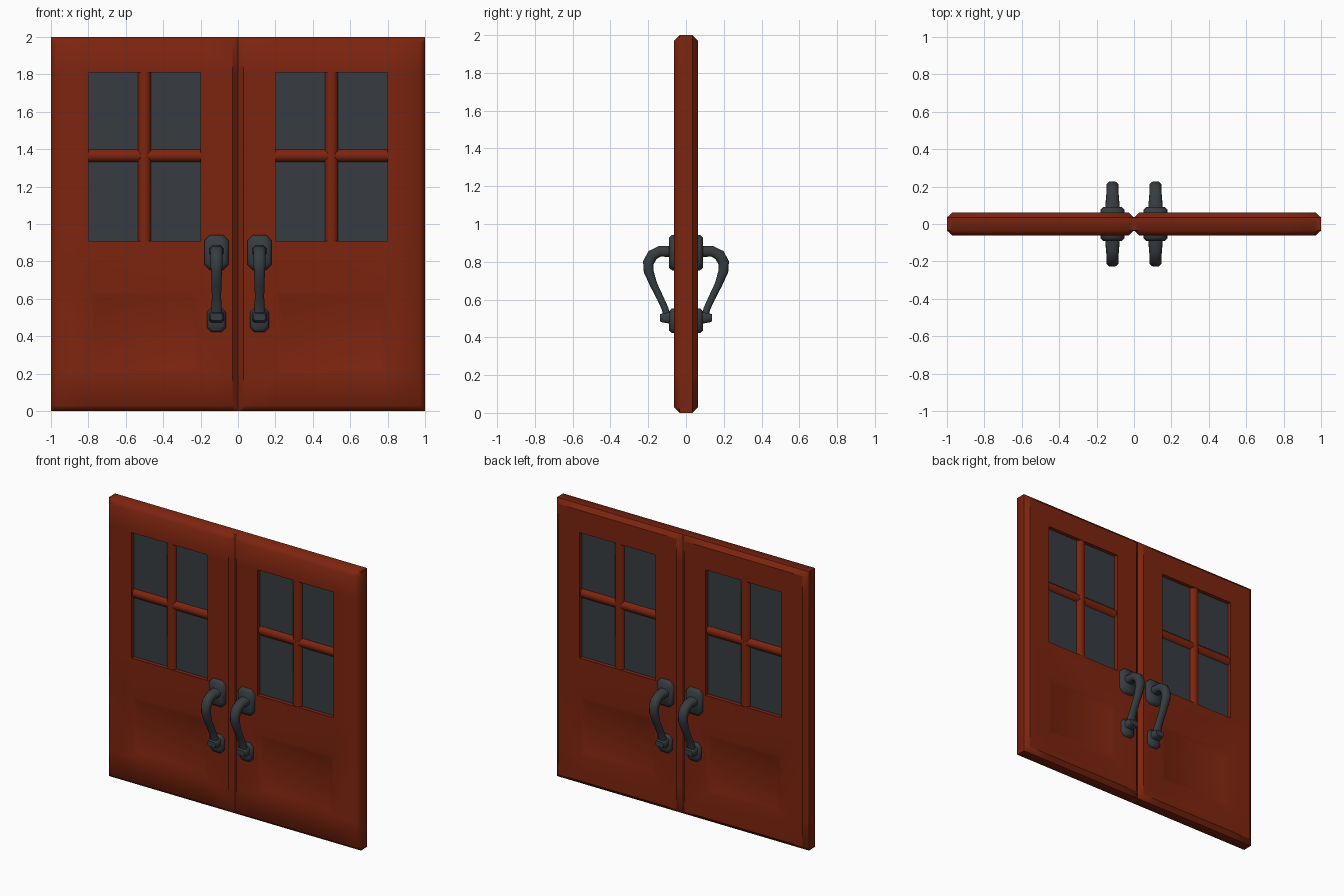
import bpy, bmesh, math
from mathutils import Vector

if "Cube" in bpy.data.objects:
    bpy.data.objects.remove(bpy.data.objects["Cube"])


def material(name, rgb):
    m = bpy.data.materials.new(name)
    m.diffuse_color = (*rgb, 1)
    m.use_nodes = True
    m.node_tree.nodes["Principled BSDF"].inputs["Base Color"].default_value = m.diffuse_color
    return m


RED = material("red_brown_wood", (0.205, 0.018, 0.0045))
SLATE = material("dark_slate", (0.038, 0.046, 0.054))


def finish(bm, name, mat, smooth=40):
    bmesh.ops.recalc_face_normals(bm, faces=bm.faces)
    me = bpy.data.meshes.new(name)
    for f in bm.faces:
        f.smooth = True
    for e in bm.edges:
        if e.calc_face_angle(0) > math.radians(smooth):
            e.smooth = False
    bm.to_mesh(me)
    bm.free()
    me.materials.append(mat)
    ob = bpy.data.objects.new(name, me)
    bpy.context.collection.objects.link(ob)
    return ob


def loft(bm, rings):
    """Skin a list of equal-length closed rings and cap both ends."""
    rows = [[bm.verts.new(p) for p in r] for r in rings]
    n = len(rows[0])
    for a, b in zip(rows, rows[1:]):
        for i in range(n):
            bm.faces.new((a[i], a[(i + 1) % n], b[(i + 1) % n], b[i]))
    bm.faces.new(rows[0])
    bm.faces.new(rows[-1])


def octagon(w, h, c):
    return [(w, h - c), (w - c, h), (c - w, h), (-w, h - c),
            (-w, c - h), (c - w, -h), (w - c, -h), (w, c - h)]


# Door leaf: chamfered sheet front and back, window hole, recessed panel
def leaf(sx, name):
    xs = [0, 0.03, 0.2, 0.8, 0.97, 1]
    zs = [0, 0.03, 0.2, 0.64, 0.91, 1.81, 1.97, 2]
    bm = bmesh.new()
    grid, panels = {}, []
    for s in (-1, 1):
        for i, x in enumerate(xs):
            for k, z in enumerate(zs):
                rim = i in (0, len(xs) - 1) or k in (0, len(zs) - 1)
                grid[s, i, k] = bm.verts.new((sx * x, s * (0.035 if rim else 0.0625), z))
        for i in range(len(xs) - 1):
            for k in range(len(zs) - 1):
                if (i, k) == (2, 4):
                    continue
                f = bm.faces.new([grid[s, i + a, k + b] for a, b in ((0, 0), (1, 0), (1, 1), (0, 1))])
                if (i, k) == (2, 2):
                    panels.append(f)
    # side walls and window reveals join the two sheets
    other = {v: grid[-s, i, k] for (s, i, k), v in grid.items()}
    front = {v for (s, i, k), v in grid.items() if s < 0}
    for e in [e for e in bm.edges if e.is_boundary and e.verts[0] in front]:
        a, b = e.verts
        bm.faces.new((a, b, other[b], other[a]))
    bmesh.ops.recalc_face_normals(bm, faces=bm.faces)
    bmesh.ops.inset_individual(bm, faces=panels, thickness=0.05, depth=-0.015)
    # the meeting edge and the back keep crisp chamfers
    for e in bm.edges:
        mid = (e.verts[0].co + e.verts[1].co) / 2
        if e.calc_face_angle(0) > 0.5 and (mid.y > 0 or abs(mid.x) < 0.04):
            e.smooth = False
    finish(bm, name, RED, 55)


# Handle: back plates, curved grip, foot block
def plate(sx, sy, zc, w, h, c, name):
    bm = bmesh.new()
    rings = []
    for y, k in ((0.055, 0), (0.075, 0), (0.09, 0.014)):
        rings.append([(sx * 0.115 + x, sy * y, zc + z)
                      for x, z in octagon(w - k, h - k, c)])
    loft(bm, rings)
    finish(bm, name, SLATE, 50)


def grip(sx, sy, name):
    # y, z, half thickness, half width
    path = [(0.07, 0.855, 0.03, 0.04), (0.14, 0.855, 0.028, 0.034),
            (0.178, 0.835, 0.03, 0.032), (0.199, 0.795, 0.029, 0.032),
            (0.198, 0.75, 0.026, 0.03), (0.172, 0.68, 0.02, 0.026),
            (0.135, 0.605, 0.018, 0.025), (0.11, 0.55, 0.018, 0.028),
            (0.1, 0.5, 0.018, 0.032)]
    rings = []
    for i, (y, z, t, w) in enumerate(path):
        a, b = path[max(i - 1, 0)], path[min(i + 1, len(path) - 1)]
        d = Vector((b[0] - a[0], b[1] - a[1])).normalized()
        rings.append([(sx * 0.115 + u, sy * (y - d.y * v), z + d.x * v)
                      for u, v in octagon(w, t, t * 0.55)])
    bm = bmesh.new()
    loft(bm, rings)
    finish(bm, name, SLATE, 60)


def foot(sx, sy, name):
    bm = bmesh.new()
    loft(bm, [[(sx * 0.115 + x, sy * y, 0.503 + z) for x, z in octagon(w, h, 0.01)]
              for y, w, h in ((0.07, 0.04, 0.032), (0.1, 0.038, 0.028),
                              (0.125, 0.036, 0.024), (0.137, 0.032, 0.019))])
    finish(bm, name, SLATE, 50)


for sx, side in ((-1, "left"), (1, "right")):
    leaf(sx, side + "_door_leaf")
    cx = sx * 0.5

    # window pane
    bm = bmesh.new()
    bmesh.ops.create_cube(bm, size=1)
    for v in bm.verts:
        v.co = (cx + v.co.x * 0.6, v.co.y * 0.07, 1.36 + v.co.z * 0.9)
    finish(bm, side + "_window_pane", SLATE)

    # window bars
    bm = bmesh.new()
    loft(bm, [[(cx + x, y, z) for x, y in octagon(0.035, 0.06, 0.02)] for z in (0.91, 1.81)])
    finish(bm, side + "_upright_bar", RED, 50)
    bm = bmesh.new()
    loft(bm, [[(cx + x, y, 1.365 + z) for z, y in octagon(0.035, 0.055, 0.022)] for x in (-0.3, 0.3)])
    finish(bm, side + "_cross_bar", RED, 50)

    for sy, face in ((-1, "front"), (1, "back")):
        tag = f"{side}_{face}_"
        plate(sx, sy, 0.848, 0.064, 0.093, 0.028, tag + "upper_plate")
        plate(sx, sy, 0.487, 0.05, 0.065, 0.022, tag + "lower_plate")
        grip(sx, sy, tag + "grip")
        foot(sx, sy, tag + "grip_foot")
